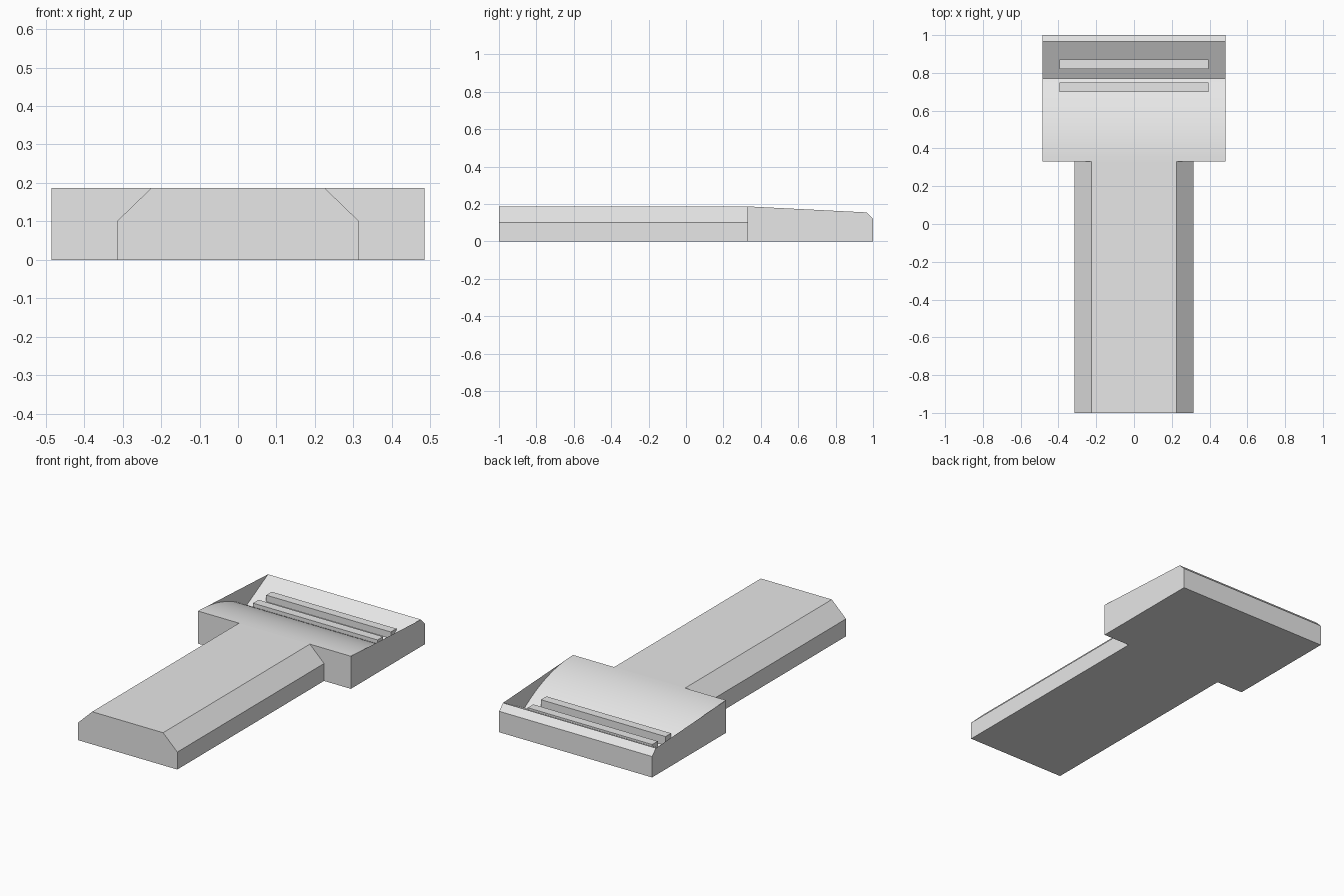
import bpy
import bmesh
import math

cube = bpy.data.objects.get("Cube")
if cube:
    bpy.data.objects.remove(cube, do_unlink=True)

grey = bpy.data.materials.new("plain_grey")
grey.use_nodes = True
grey.diffuse_color = (0.8, 0.8, 0.8, 1)
grey.node_tree.nodes["Principled BSDF"].inputs["Base Color"].default_value = (0.8, 0.8, 0.8, 1)


def prism(name, profile, place, near, far, near_cap, far_cap):
    """Sweep a counter-clockwise profile between two ends; caps list the profile points they use."""
    bm = bmesh.new()
    n = [bm.verts.new(place(u, v, near)) for u, v in profile]
    f = [bm.verts.new(place(u, v, far)) for u, v in profile]
    count = len(profile)
    for i in range(count):
        j = (i + 1) % count
        bm.faces.new((f[i], f[j], n[j], n[i]))
    if near_cap:
        bm.faces.new([n[i] for i in near_cap])
    if far_cap:
        bm.faces.new([f[i] for i in reversed(far_cap)])
    mesh = bpy.data.meshes.new(name)
    bm.to_mesh(mesh)
    bm.free()
    mesh.materials.append(grey)
    obj = bpy.data.objects.new(name, mesh)
    bpy.context.collection.objects.link(obj)
    return obj


def along_x(y, z, x):
    return (x, y, z)


def along_y(x, z, y):
    return (x, y, z)


top = 0.187
joint = 0.33

# Long handle with chamfered upper edges, open where it meets the head
half = [(0.315, 0), (0.315, 0.1), (0.225, top)]
outline = half + [(-x, z) for x, z in reversed(half)]
prism("handle", outline, along_y, -1, joint, range(len(outline)), None)

# Head: curved ramp falling into a valley, then rising to a chamfered lip
radius = 0.78
valley = 0.77
sweep = math.asin((valley - joint) / radius)
steps = 16
ramp = []
for i in range(steps + 1):
    a = sweep * (1 - i / steps)
    ramp.append((joint + radius * math.sin(a), top - radius + radius * math.cos(a)))
body = [(joint, 0), (1, 0), (1, 0.12), (0.965, 0.155)] + ramp

# The thin side walls span straight from the lip to the crest of the ramp
wall = [0, 1, 2, 3, len(body) - 1]
head = prism("head", body, along_x, 0.485, -0.485, wall, wall)

bpy.ops.object.select_all(action="DESELECT")
head.select_set(True)
bpy.context.view_layer.objects.active = head
bpy.ops.object.shade_smooth_by_angle(angle=math.radians(20))

# Two raised ribs, one on each slope of the valley
for name, y0, y1 in (("front_rib", 0.70, 0.75), ("rear_rib", 0.82, 0.87)):
    box = [(y0, 0.04), (y1, 0.04), (y1, 0.115), (y0, 0.115)]
    prism(name, box, along_x, 0.395, -0.395, range(4), range(4))
